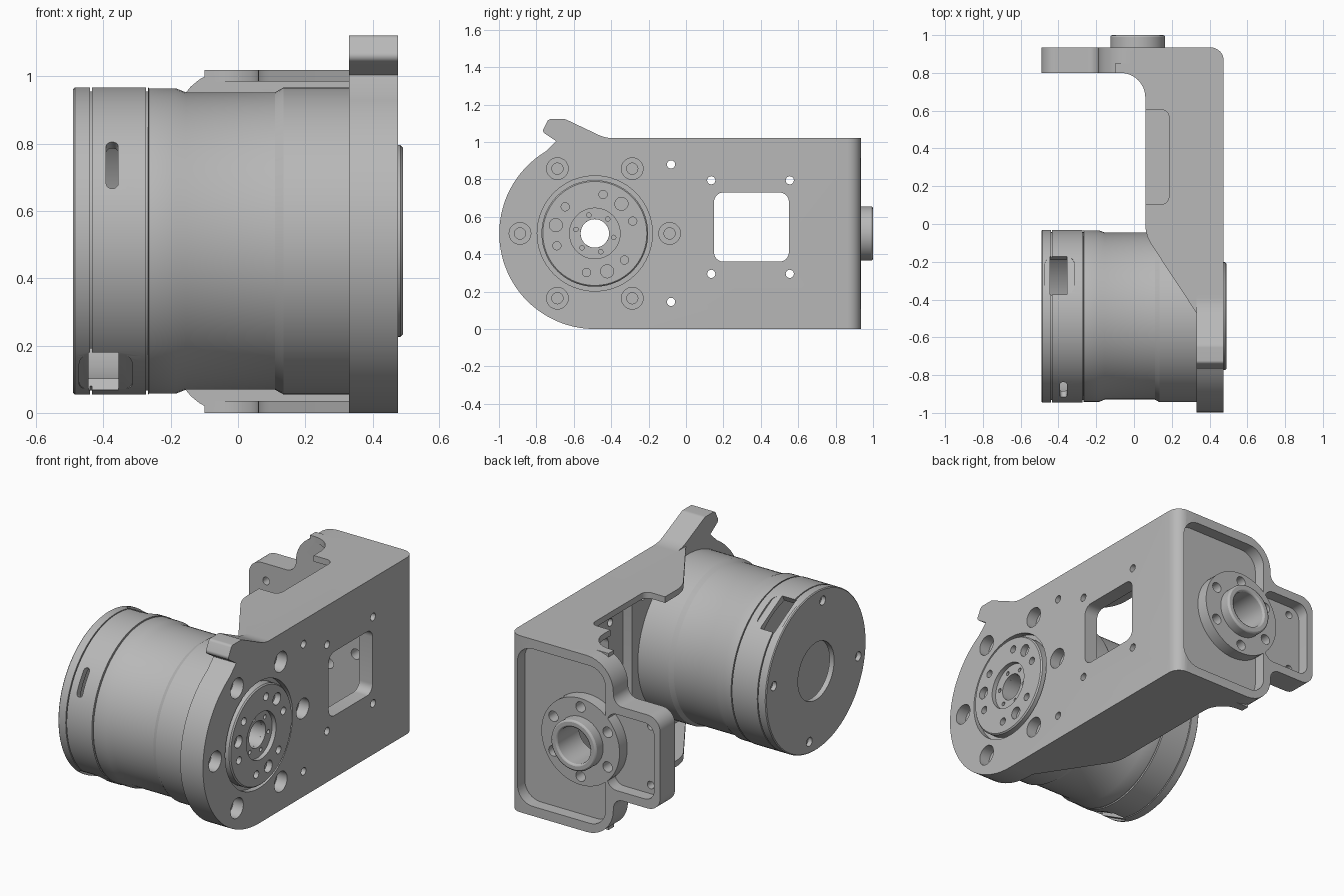
import bpy, bmesh
from math import sin, cos, tan, pi, atan2, radians
from mathutils import Vector

cube = bpy.data.objects.get("Cube")
if cube:
    bpy.data.objects.remove(cube)

grey = bpy.data.materials.new("machined grey")
grey.use_nodes = True
GREY = (0.48, 0.48, 0.48, 1)
grey.diffuse_color = GREY
grey.node_tree.nodes["Principled BSDF"].inputs["Base Color"].default_value = GREY

CY, CZ = -0.4875, 0.511          # motor axis, along x
PLANES = {"x": lambda u, v, w: (w, u, v),
          "y": lambda u, v, w: (u, w, v),
          "z": lambda u, v, w: (u, v, w)}


def finish(name, bm):
    bmesh.ops.recalc_face_normals(bm, faces=bm.faces)
    mesh = bpy.data.meshes.new(name)
    bm.to_mesh(mesh)
    bm.free()
    mesh.materials.append(grey)
    ob = bpy.data.objects.new(name, mesh)
    bpy.context.collection.objects.link(ob)
    return ob


def prism(name, pts, lo, hi, place):
    """Extrude a 2D outline between two levels."""
    place = PLANES.get(place, place)
    bm = bmesh.new()
    ends = [[bm.verts.new(place(u, v, w)) for u, v in pts] for w in (lo, hi)]
    for ring in ends:
        bm.faces.new(ring)
    a, b = ends
    for i in range(len(pts)):
        j = (i + 1) % len(pts)
        bm.faces.new((a[i], a[j], b[j], b[i]))
    return finish(name, bm)


def rounded(corners, steps=8):
    """Outline from (u, v, fillet radius) corners."""
    out = []
    for i, (u, v, r) in enumerate(corners):
        p = Vector((u, v))
        if r == 0:
            out.append((u, v))
            continue
        a = (Vector(corners[i - 1][:2]) - p).normalized()
        b = (Vector(corners[(i + 1) % len(corners)][:2]) - p).normalized()
        half = a.angle(b) / 2
        c = p + (a + b).normalized() * (r / sin(half))
        s, e = p + a * (r / tan(half)) - c, p + b * (r / tan(half)) - c
        t0 = atan2(s.y, s.x)
        turn = (atan2(e.y, e.x) - t0 + pi) % (2 * pi) - pi
        out += [(c.x + r * cos(t0 + turn * k / steps), c.y + r * sin(t0 + turn * k / steps))
                for k in range(steps + 1)]
    return out


def rect(u0, u1, v0, v1, r=0):
    return rounded([(u0, v0, r), (u1, v0, r), (u1, v1, r), (u0, v1, r)])


def circle(u, v, r, n=32):
    return [(u + r * cos(2 * pi * k / n), v + r * sin(2 * pi * k / n)) for k in range(n)]


def lathe(name, profile, n=96):
    """Revolve a closed (x, radius) profile about the motor axis."""
    bm = bmesh.new()
    rings = [[bm.verts.new((x, CY + r * cos(2 * pi * k / n), CZ + r * sin(2 * pi * k / n)))
              for k in range(n)] for x, r in profile]
    for i, a in enumerate(rings):
        b = rings[(i + 1) % len(rings)]
        for k in range(n):
            m = (k + 1) % n
            bm.faces.new((a[k], a[m], b[m], b[k]))
    return finish(name, bm)


def boolean(target, tool, op="DIFFERENCE"):
    mod = target.modifiers.new("cut", "BOOLEAN")
    mod.operation, mod.object, mod.solver = op, tool, "EXACT"
    bpy.context.view_layer.objects.active = target
    bpy.ops.object.modifier_apply(modifier=mod.name)
    bpy.data.objects.remove(tool)


def cut(target, pts, lo, hi, place):
    boolean(target, prism("cutter", pts, lo, hi, place))


def polar(r, deg):
    return CY + r * cos(radians(deg)), CZ + r * sin(radians(deg))


# Bracket: side plate with round nose and top hook
nose = [polar(0.511, a) for a in range(121, 271, 4)] + [(CY, 0)]
side = rounded([(0.96, 0, 0), (0.96, 1.02, 0), (-0.43, 1.02, 0.2), (-0.645, 1.122, 0.04),
                (-0.735, 1.122, 0.02), (-0.77, 1.055, 0.02), (-0.695, 1.005, 0.02)]) + nose
bracket = prism("bracket", side, 0.33, 0.5, "x")
cut(bracket, rect(0.02, 0.8, 0.035, 0.985, 0.06), 0.2, 0.39, "x")

# Back plate with a narrower tab
back = rounded([(0.5, 0, 0), (0.5, 1.02, 0), (-0.19, 1.02, 0.17), (-0.19, 0.78, 0.06),
                (-0.49, 0.78, 0.08), (-0.49, 0.24, 0.08), (-0.19, 0.24, 0.06), (-0.19, 0, 0.17)])
boolean(bracket, prism("back_plate", back, 0.80, 0.96, "y"), "UNION")

# Flanges along the top and bottom, the top one notched
edge_start = [(0.4, -0.47, 0), (0.33, -0.47, 0), (0.06, -0.06, 0.2)]
notch = [(0.06, 0.105, 0), (0.185, 0.105, 0.04), (0.185, 0.605, 0.04), (0.06, 0.605, 0)]
edge_end = [(0.06, 0.8, 0.13), (-0.1, 0.8, 0), (-0.1, 0.85, 0), (0.4, 0.85, 0)]
boolean(bracket, prism("top_flange", rounded(edge_start + notch + edge_end), 0.985, 1.02, "z"), "UNION")
boolean(bracket, prism("bottom_flange", rounded(edge_start + edge_end), 0, 0.035, "z"), "UNION")

# Trim the outside to a rounded vertical corner
trim = rounded([(-0.6, -1.1, 0), (0.475, -1.1, 0), (0.475, 0.935, 0.07), (-0.6, 0.935, 0)])
boolean(bracket, prism("trim", trim, -0.2, 1.3, "z"), "INTERSECT")

# Pockets in the back plate around a round island
BX, BZ = 0.02, 0.511
for pts in (rect(-0.14, 0.425, 0.055, 0.965, 0.1), rect(-0.45, -0.15, 0.29, 0.73, 0.06)):
    pocket = prism("pocket", pts, 0.865, 1.0, "y")
    boolean(pocket, prism("island", circle(BX, BZ, 0.25, 64), 0.8, 1.1, "y"))
    boolean(bracket, pocket)
for k in range(6):
    a = radians(60 * k + 30)
    cut(bracket, circle(BX + 0.2 * cos(a), BZ + 0.2 * sin(a), 0.03, 20), 0.7, 1.1, "y")
cut(bracket, circle(BX, BZ, 0.105, 48), 0.7, 1.1, "y")
for z in (0.34, 0.68):
    cut(bracket, circle(-0.38, z, 0.022, 16), 0.7, 1.1, "y")

# Openings in the side plate
cut(bracket, rect(0.15, 0.55, 0.36, 0.73, 0.05), 0.2, 0.6, "x")
for y, z in [(-0.08, 0.145), (-0.08, 0.88)] + [(y, z) for y in (0.135, 0.555) for z in (0.295, 0.795)]:
    cut(bracket, circle(y, z, 0.022, 16), 0.2, 0.6, "x")
cut(bracket, circle(CY, CZ, 0.308, 64), 0.44, 0.6, "x")
cut(bracket, circle(CY, CZ, 0.076, 32), 0.2, 0.6, "x")
for k in range(6):
    y, z = polar(0.4, 60 * k)
    cut(bracket, circle(y, z, 0.058, 28), 0.41, 0.6, "x")
    cut(bracket, circle(y, z, 0.03, 20), 0.36, 0.5, "x")

# Hollow bearing boss on the back
boss = prism("bearing_boss", circle(BX, BZ, 0.145, 64), 0.90, 1.0, "y")
cut(boss, circle(BX, BZ, 0.105, 48), 0.7, 1.1, "y")
bev = boss.modifiers.new("bevel", "BEVEL")
bev.width, bev.segments, bev.limit_method = 0.01, 2, "ANGLE"

# Motor body: stepped barrel with grooves and a hollow rear end
barrel = [(-0.49, 0.165), (-0.49, 0.452), (-0.485, 0.457)]
for g in (-0.437, -0.27):
    barrel += [(g - 0.003, 0.457), (g - 0.003, 0.445), (g + 0.003, 0.445), (g + 0.003, 0.457)]
barrel += [(-0.265, 0.454), (-0.185, 0.454), (-0.155, 0.442), (0.11, 0.442), (0.135, 0.456),
           (0.331, 0.456), (0.331, 0.076), (-0.31, 0.076), (-0.31, 0.42), (-0.46, 0.42), (-0.46, 0.165)]
motor = lathe("motor_body", barrel)


def radial(deg):
    """Place an (x, tangent) outline along a radius of the motor."""
    c, s = cos(radians(deg)), sin(radians(deg))
    return lambda u, v, w: (u, CY + w * c - v * s, CZ + w * s + v * c)


for deg in (61, 241):
    cut(motor, rect(-0.472, -0.315, -0.115, 0.115, 0.05), 0.445, 0.6, radial(deg))
    cut(motor, rect(-0.445, -0.355, -0.115, 0.115), 0.36, 0.6, radial(deg))
cut(motor, rect(-0.392, -0.356, -0.08, 0.08, 0.0175), 0.38, 0.6, radial(150))
for k in range(4):
    cut(motor, circle(*polar(0.39, 9 + 90 * k), 0.026, 20), -0.6, -0.465, "x")

# Output disc with bolt circle, every third large
disc = lathe("output_disc", [(0.43, 0.076), (0.43, 0.285), (0.483, 0.285), (0.49, 0.278),
                             (0.49, 0.135), (0.465, 0.135), (0.465, 0.076)])
for k in range(12):
    if k % 4 != 3:
        r = 0.035 if k % 4 == 1 else 0.022
        cut(disc, circle(*polar(0.213, 18 + 30 * k), r, 20), 0.455, 0.6, "x")
for k in range(6):
    cut(disc, circle(*polar(0.103, 48 + 60 * k), 0.012, 12), 0.445, 0.6, "x")

for ob in (bracket, boss, motor, disc):
    bpy.ops.object.select_all(action="DESELECT")
    ob.select_set(True)
    bpy.context.view_layer.objects.active = ob
    bpy.ops.object.shade_smooth_by_angle(angle=radians(25))
